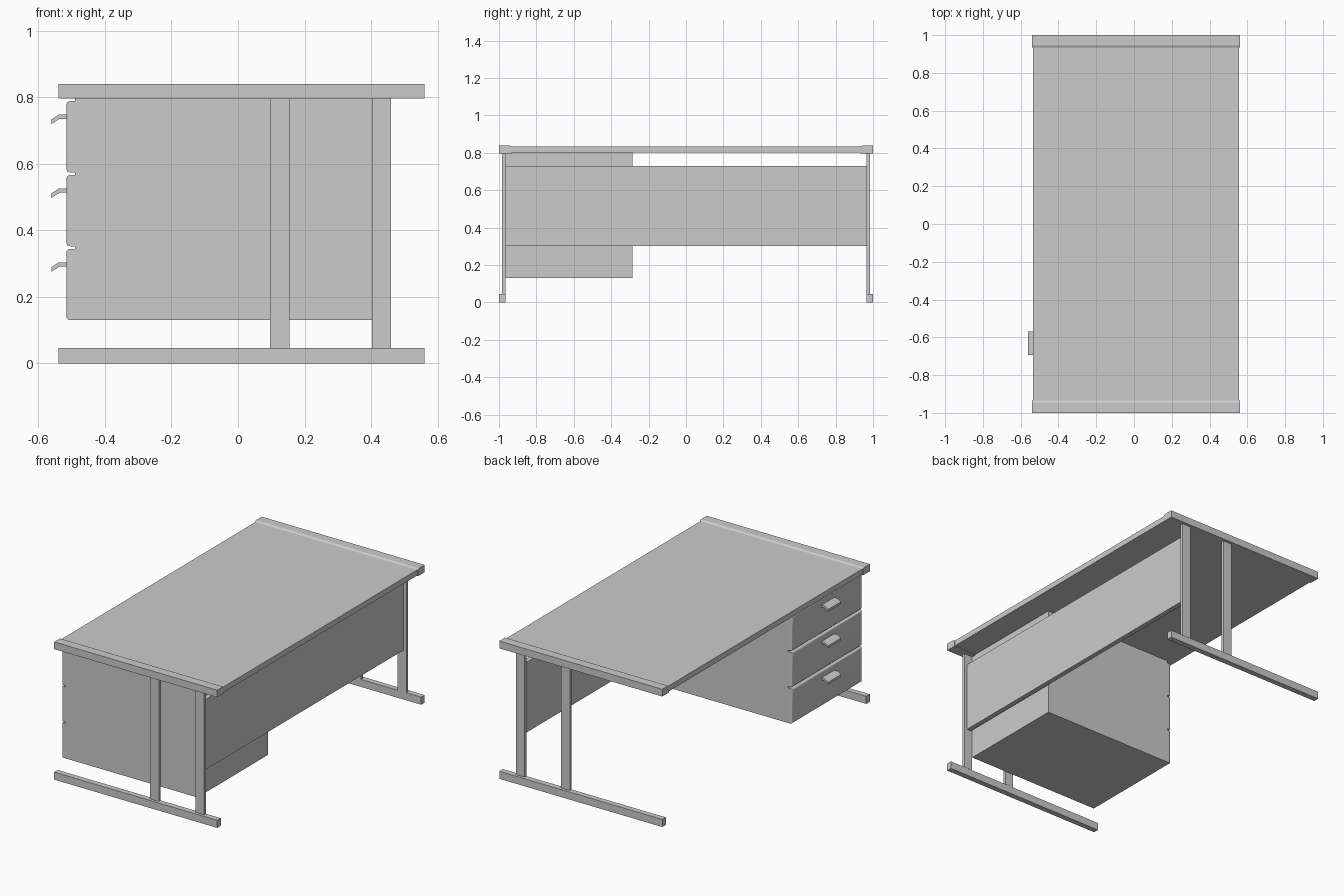
import bpy, bmesh

if "Cube" in bpy.data.objects:
    bpy.data.objects.remove(bpy.data.objects["Cube"])


def finish(bm, name):
    bmesh.ops.recalc_face_normals(bm, faces=bm.faces)
    mesh = bpy.data.meshes.new(name)
    bm.to_mesh(mesh)
    bm.free()
    ob = bpy.data.objects.new(name, mesh)
    bpy.context.collection.objects.link(ob)
    return ob


def add_box(bm, x, y, z):
    verts = bmesh.ops.create_cube(bm, size=1)["verts"]
    for v in verts:
        v.co = [(r[0] + r[1]) / 2 + c * (r[1] - r[0]) for c, r in zip(v.co, (x, y, z))]


def box(name, x, y, z):
    bm = bmesh.new()
    add_box(bm, x, y, z)
    return finish(bm, name)


def prism(name, profile, axis_vec):
    """Extrude a closed profile of 3D points along a vector."""
    bm = bmesh.new()
    face = bm.faces.new([bm.verts.new(p) for p in profile])
    ext = bmesh.ops.extrude_face_region(bm, geom=[face])["geom"]
    moved = [e for e in ext if isinstance(e, bmesh.types.BMVert)]
    bmesh.ops.translate(bm, verts=moved, vec=axis_vec)
    return finish(bm, name)


def span(side, a, b):
    return tuple(sorted((side * a, side * b)))


# Desk top slab
box("desk_top", (-0.536, 0.556), (-0.94, 0.94), (0.80, 0.834))

# End frames: top cap with sloped inner edge, two uprights, floor rail
for side, label in ((-1, "front"), (1, "back")):
    cap = [(1, 0.796), (1, 0.84), (0.945, 0.84), (0.934, 0.834), (0.934, 0.796)]
    prism(label + "_top_cap", [(-0.54, side * y, z) for y, z in cap], (1.1, 0, 0))
    box(label + "_floor_rail", (-0.54, 0.56), span(side, 0.966, 1), (0, 0.046))
    for i, x in enumerate((0.096, 0.402)):
        box(f"{label}_upright_{i + 1}", (x, x + 0.058), span(side, 0.965, 0.983), (0.046, 0.796))

# Modesty panel
box("modesty_panel", (0.412, 0.442), (-0.965, 0.965), (0.302, 0.73))

# Drawer pedestal
box("pedestal", (-0.49, 0.402), (-0.965, -0.285), (0.13, 0.80))

# Drawer fronts with rounded outer edges, and angled pull handles
for i, z in enumerate((0.13, 0.352, 0.574)):
    bm = bmesh.new()
    add_box(bm, (-0.516, -0.49), (-0.965, -0.285), (z, z + 0.214))
    edges = [e for e in bm.edges if all(v.co.x < -0.51 for v in e.verts)]
    bmesh.ops.bevel(bm, geom=edges, offset=0.012, segments=4, profile=0.5, affect='EDGES')
    drawer = finish(bm, f"drawer_front_{i + 1}")

    h = z + 0.174
    pull = [(-0.512, h), (-0.538, h), (-0.561, h - 0.015), (-0.561, h - 0.029),
            (-0.536, h - 0.013), (-0.512, h - 0.013)]
    handle = prism(f"drawer_handle_{i + 1}", [(x, -0.693, zz) for x, zz in pull], (0, 0.124, 0))

    for ob in (drawer, handle):
        bpy.ops.object.select_all(action='DESELECT')
        ob.select_set(True)
        bpy.context.view_layer.objects.active = ob
        bpy.ops.object.shade_smooth_by_angle(angle=0.7)
